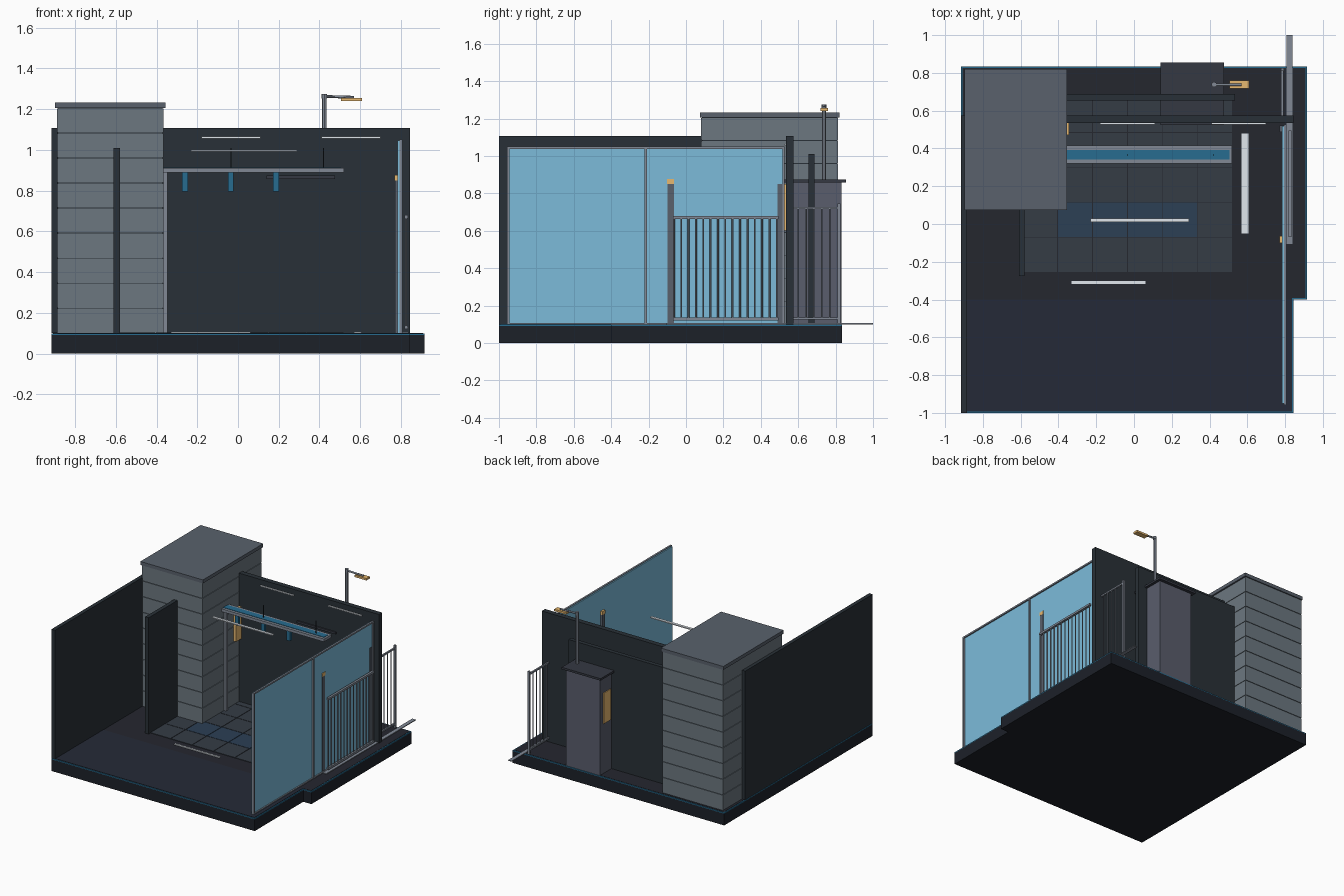
import bpy, bmesh
from mathutils import Matrix, Vector

if "Cube" in bpy.data.objects:
    bpy.data.objects.remove(bpy.data.objects["Cube"])


def mat(name, r, g, b):
    m = bpy.data.materials.new(name)
    m.diffuse_color = (r, g, b, 1)
    m.use_nodes = True
    m.node_tree.nodes["Principled BSDF"].inputs["Base Color"].default_value = m.diffuse_color
    return m


DARK = mat("dark_panel", 0.022, 0.03, 0.038)
BASE = mat("base_black", 0.012, 0.015, 0.022)
FLOOR = mat("floor_dark", 0.018, 0.02, 0.028)
ROAD = mat("road_navy", 0.018, 0.023, 0.038)
TILE = mat("tile_slate", 0.035, 0.045, 0.06)
TILE_BLUE = mat("tile_blue", 0.025, 0.05, 0.09)
STONE = mat("stone_grey", 0.15, 0.185, 0.215)
CAP = mat("cap_grey", 0.1, 0.12, 0.15)
KIOSK = mat("kiosk_grey", 0.1, 0.11, 0.15)
KCAP = mat("kiosk_cap_dark", 0.035, 0.04, 0.055)
METAL = mat("metal_grey", 0.22, 0.25, 0.3)
BLUE = mat("accent_blue", 0.02, 0.15, 0.28)
GLASS = mat("glass_blue", 0.2, 0.5, 0.7)
WARM = mat("warm_amber", 0.8, 0.48, 0.16)
WHITE = mat("light_white", 0.75, 0.8, 0.85)


def finish(name, bm, m):
    me = bpy.data.meshes.new(name)
    bm.to_mesh(me)
    bm.free()
    ob = bpy.data.objects.new(name, me)
    bpy.context.collection.objects.link(ob)
    me.materials.append(m)
    return ob


def boxes(name, m, *bounds):
    """One object from boxes given as (x0, x1, y0, y1, z0, z1)."""
    bm = bmesh.new()
    for x0, x1, y0, y1, z0, z1 in bounds:
        c = Vector((x0 + x1, y0 + y1, z0 + z1)) / 2
        bmesh.ops.create_cube(bm, size=1, matrix=Matrix.Translation(c) @ Matrix.Diagonal((x1 - x0, y1 - y0, z1 - z0, 1)))
    return finish(name, bm, m)


def rods(name, m, r, *lines, sides=12):
    """One object from cylinders given as (start, end)."""
    bm = bmesh.new()
    for a, b in lines:
        a, b = Vector(a), Vector(b)
        rot = (b - a).to_track_quat('Z', 'Y').to_matrix().to_4x4()
        bmesh.ops.create_cone(bm, cap_ends=True, segments=sides, radius1=r, radius2=r, depth=(b - a).length,
                              matrix=Matrix.Translation((a + b) / 2) @ rot)
    ob = finish(name, bm, m)
    bpy.context.view_layer.objects.active = ob
    ob.select_set(True)
    bpy.ops.object.shade_smooth_by_angle()
    ob.select_set(False)
    return ob


def plinth(name, m, z0, z1, inset=0.0):
    """Stepped footprint, wider on the right at the back."""
    i = inset
    pts = [(-.915 + i, -1 + i), (.845 - i, -1 + i), (.845 - i, -.4 + i),
           (.915 - i, -.4 + i), (.915 - i, .835 - i), (-.915 + i, .835 - i)]
    bm = bmesh.new()
    f = bm.faces.new([bm.verts.new((x, y, z0)) for x, y in pts])
    top = bmesh.ops.extrude_face_region(bm, geom=[f])["geom"]
    bmesh.ops.translate(bm, vec=(0, 0, z1 - z0), verts=[v for v in top if isinstance(v, bmesh.types.BMVert)])
    bmesh.ops.recalc_face_normals(bm, faces=bm.faces)
    return finish(name, bm, m)


# base, accent edge and floor
plinth("base", BASE, 0, .091)
plinth("base_edge_trim", BLUE, .091, .098)
plinth("floor", FLOOR, .098, .1, .008)
boxes("front_road", ROAD, (-.907, .837, -.992, -.4, .1, .101))

# floor tiles, with a blue row in the middle
S = .185
plain, blue = [], []
for i in range(6):
    for j in range(5):
        x, y = -.59 + i * S, -.255 + j * S
        (blue if j == 1 and 1 <= i <= 4 else plain).append((x + .002, x + S - .002, y + .002, y + S - .002, .099, .104))
boxes("floor_tiles", TILE, *plain)
boxes("blue_floor_tiles", TILE_BLUE, *blue)

# walls
boxes("left_wall", DARK, (-.915, -.885, -1, .575, .1, 1.107))
boxes("back_wall", DARK, (-.885, .845, .535, .575, .1, 1.107))
boxes("rear_panel", DARK, (-.365, .535, .655, .688, .1, 1.01))
boxes("inner_partition", DARK, (-.61, -.58, -.275, .08, .1, 1.01))

# stone tower in nine courses with recessed joints
H = (1.205 - .1) / 9
boxes("tower_core", DARK, (-.884, -.371, .086, .809, .1, 1.205))
boxes("tower_courses", STONE, *[(-.889, -.366, .081, .814, .1 + k * H + .002, .1 + (k + 1) * H - .002) for k in range(9)])
boxes("tower_cap", CAP, (-.897, -.356, .075, .82, 1.205, 1.232))
boxes("tower_corner_post", METAL, (-.366, -.347, .35, .372, .1, .9))
boxes("tower_sign", WARM, (-.366, -.345, .47, .535, .6, .85))

# hanging beam with blue inlay, hangers and drop panels
boxes("hanging_beam", METAL, (-.366, .52, .32, .415, .888, .91))
boxes("beam_inlay", BLUE, (-.366, .505, .342, .392, .905, .913))
boxes("beam_drop_panels", BLUE, *[(x - .014, x + .014, .355, .378, .795, .888) for x in (-.26, -.035, .187)])
rods("beam_hangers", DARK, .003, *[((x, .365, .91), (x, .365, 1.01)) for x in (-.035, .42)], sides=8)

# light bars
boxes("hanging_light_bar", WHITE, (-.23, .29, .01, .03, .992, 1.0))
boxes("wall_light_bars", WHITE, *[(x, x + .29, .527, .536, 1.056, 1.065) for x in (-.18, .41)])
boxes("floor_light_bars", WHITE, (-.33, .062, -.317, -.302, .1, .107), (.57, .605, -.05, .48, .1, .107))

# glass screen with frame and mullion
boxes("glass_screen", GLASS, (.784, .797, -.95, .52, .1, 1.045))
boxes("glass_frame", METAL, (.793, .807, -.957, .527, 1.038, 1.05), (.793, .807, -.957, .527, .1, .108),
      *[(.793, .807, y - .006, y + .006, .1, 1.045) for y in (-.951, -.215, .521)])

# gate railing
boxes("gate_rails", METAL, (.817, .834, -.07, .495, .664, .68), (.817, .834, -.07, .495, .12, .136))
rods("gate_bars", METAL, .005, *[((.825, -.065 + k * .0393, .128), (.825, -.065 + k * .0393, .67)) for k in range(15)], sides=8)
boxes("gate_posts", CAP, (.77, .8, -.1, -.065, .1, .85), (.77, .8, .488, .522, .1, .85))
boxes("gate_post_lamp", WARM, (.769, .801, -.101, -.064, .85, .877))
boxes("gate_track", METAL, (.808, .838, -.105, 1.0, .1, .106))

# rear fence
boxes("rear_fence_rails", METAL, (.779, .791, .575, .82, .715, .727), (.779, .791, .575, .82, .125, .137))
boxes("rear_fence_post", METAL, (.777, .793, .809, .826, .1, .745))
rods("rear_fence_bars", METAL, .004, *[((.785, .6 + k * .042, .13), (.785, .6 + k * .042, .72)) for k in range(5)], sides=8)

# kiosk behind the wall
boxes("kiosk_body", KIOSK, (.163, .455, .55, .832, .1, .857))
boxes("kiosk_cap", KCAP, (.14, .476, .525, .856, .857, .873))
boxes("kiosk_side_panel", WARM, (.157, .165, .7, .79, .49, .73))

# street lamp on the kiosk
rods("lamp_pole", METAL, .011, ((.424, .738, .873), (.424, .738, 1.262)))
rods("lamp_joint", METAL, .014, ((.424, .738, 1.252), (.424, .738, 1.275)))
rods("lamp_arm", METAL, .007, ((.424, .738, 1.262), (.57, .738, 1.258)))
boxes("lamp_head", WARM, (.505, .608, .718, .76, 1.24, 1.255))
